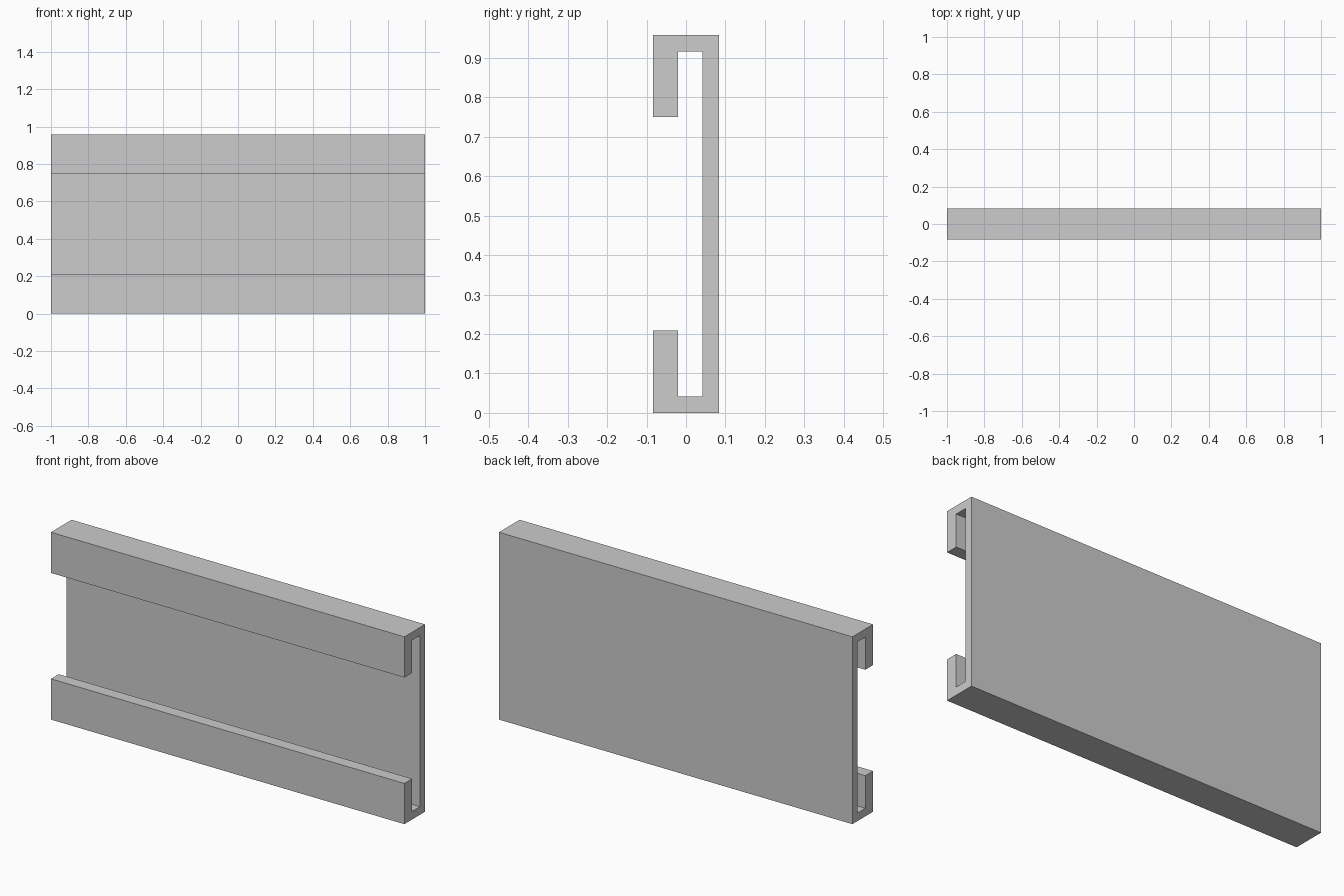
import bpy
import bmesh

cube = bpy.data.objects.get("Cube")
if cube:
    bpy.data.objects.remove(cube, do_unlink=True)

# Main dimensions
UNIT = 1 / 24
LENGTH = 2.0
HEIGHT = 23 * UNIT
DEPTH = 4 * UNIT
WALL = UNIT
LIP_THICK = 1.5 * UNIT
LIP_HEIGHT = 5 * UNIT

# Single grey material
grey = bpy.data.materials.new("light_grey")
grey.use_nodes = True
colour = (0.604, 0.604, 0.604, 1)
grey.diffuse_color = colour
grey.node_tree.nodes["Principled BSDF"].inputs["Base Color"].default_value = colour

# Lower half of the channel section (y, z), then mirrored about mid height
front, back = -DEPTH / 2, DEPTH / 2
lower = [
    (back, 0),
    (front, 0),
    (front, LIP_HEIGHT),
    (front + LIP_THICK, LIP_HEIGHT),
    (front + LIP_THICK, WALL),
    (back - WALL, WALL),
]
profile = lower + [(y, HEIGHT - z) for y, z in reversed(lower)]

# Extrude the section along x
bm = bmesh.new()
end = bm.faces.new([bm.verts.new((-LENGTH / 2, y, z)) for y, z in profile])
extruded = bmesh.ops.extrude_face_region(bm, geom=[end], use_keep_orig=True)
verts = [g for g in extruded["geom"] if isinstance(g, bmesh.types.BMVert)]
bmesh.ops.translate(bm, verts=verts, vec=(LENGTH, 0, 0))
bmesh.ops.recalc_face_normals(bm, faces=bm.faces)

mesh = bpy.data.meshes.new("channel_rail")
bm.to_mesh(mesh)
bm.free()
mesh.materials.append(grey)
rail = bpy.data.objects.new("channel_rail", mesh)
bpy.context.collection.objects.link(rail)
